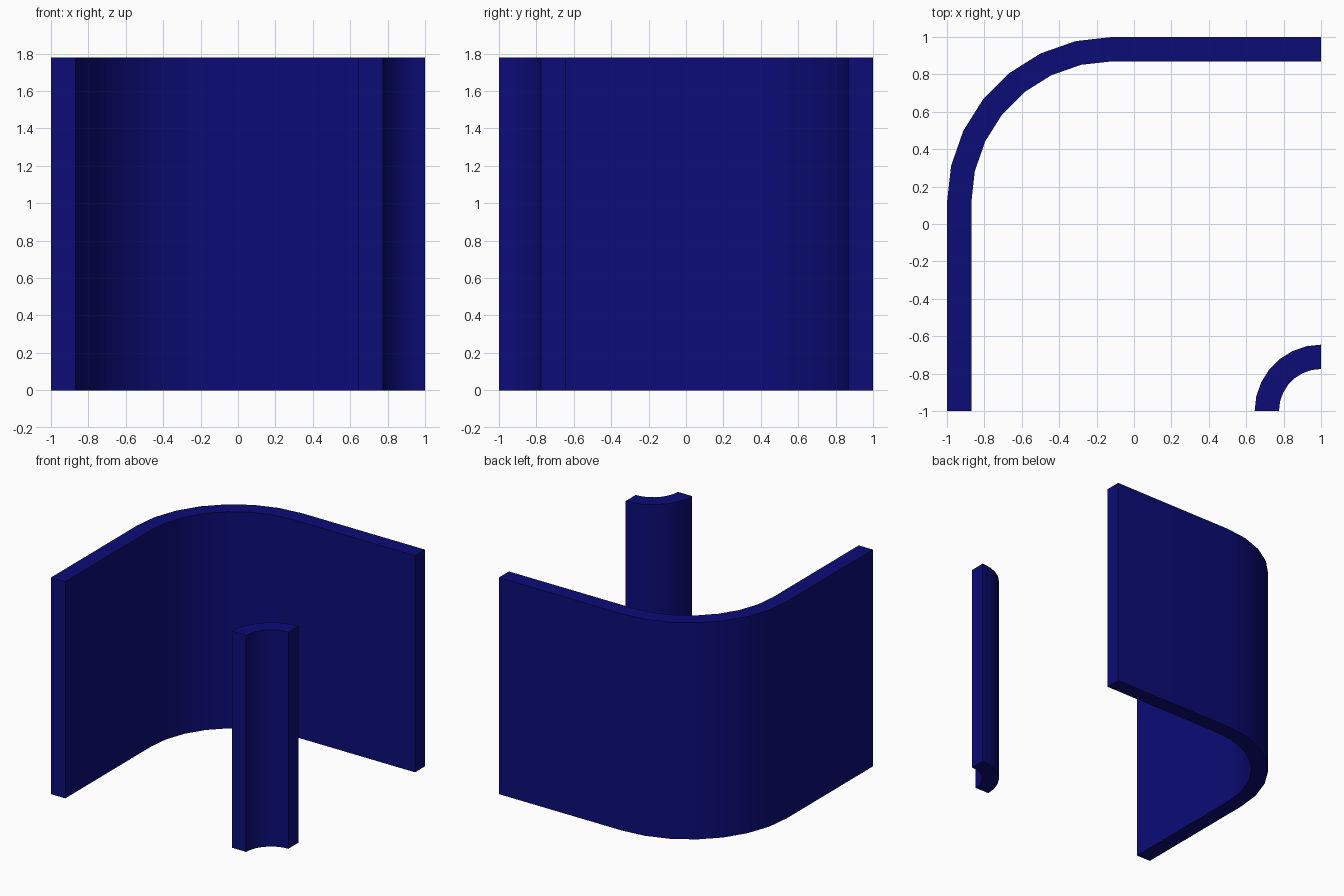
import bpy, bmesh, math

if "Cube" in bpy.data.objects:
    bpy.data.objects.remove(bpy.data.objects["Cube"])

HEIGHT = 1.78
THICK = 0.13
SEGMENTS = 7

navy = bpy.data.materials.new("navy blue")
navy.diffuse_color = (0.0035, 0.0035, 0.185, 1)
navy.use_nodes = True
navy.node_tree.nodes["Principled BSDF"].inputs["Base Color"].default_value = navy.diffuse_color


def corner_path(cx, cy, radius, straight):
    """Quarter arc from the left to the top, with straight runs at both ends."""
    pts = []
    for i in range(SEGMENTS + 1):
        a = math.pi - i * math.pi / 2 / SEGMENTS
        pts.append((cx + radius * math.cos(a), cy + radius * math.sin(a)))
    if straight:
        pts = [(pts[0][0], -1)] + pts + [(1, pts[-1][1])]
    return pts


def curved_wall(name, cx, cy, radius, straight):
    """Concentric outer and inner paths, filled as strips and pulled upward."""
    outer = corner_path(cx, cy, radius, straight)
    inner = corner_path(cx, cy, radius - THICK, straight)
    bm = bmesh.new()
    rows = [[bm.verts.new((x, y, z)) for x, y in path]
            for path, z in ((outer, 0), (inner, 0), (inner, HEIGHT), (outer, HEIGHT))]
    for k in range(4):
        a, b = rows[k], rows[(k + 1) % 4]
        for i in range(len(a) - 1):
            bm.faces.new((a[i], a[i + 1], b[i + 1], b[i]))
    # end caps
    bm.faces.new([r[0] for r in rows])
    bm.faces.new([r[-1] for r in rows])
    bmesh.ops.recalc_face_normals(bm, faces=bm.faces)
    mesh = bpy.data.meshes.new(name)
    bm.to_mesh(mesh)
    bm.free()
    mesh.materials.append(navy)
    ob = bpy.data.objects.new(name, mesh)
    bpy.context.collection.objects.link(ob)
    bpy.ops.object.select_all(action='DESELECT')
    ob.select_set(True)
    bpy.context.view_layer.objects.active = ob
    bpy.ops.object.shade_smooth_by_angle(angle=math.radians(30))
    return ob


# large wall with a wide rounded corner
curved_wall("outer_wall", -0.115, 0.115, 0.885, True)
# small quarter-round wall at the opposite corner
curved_wall("inner_corner_wall", 1.0, -1.0, 0.355, False)
